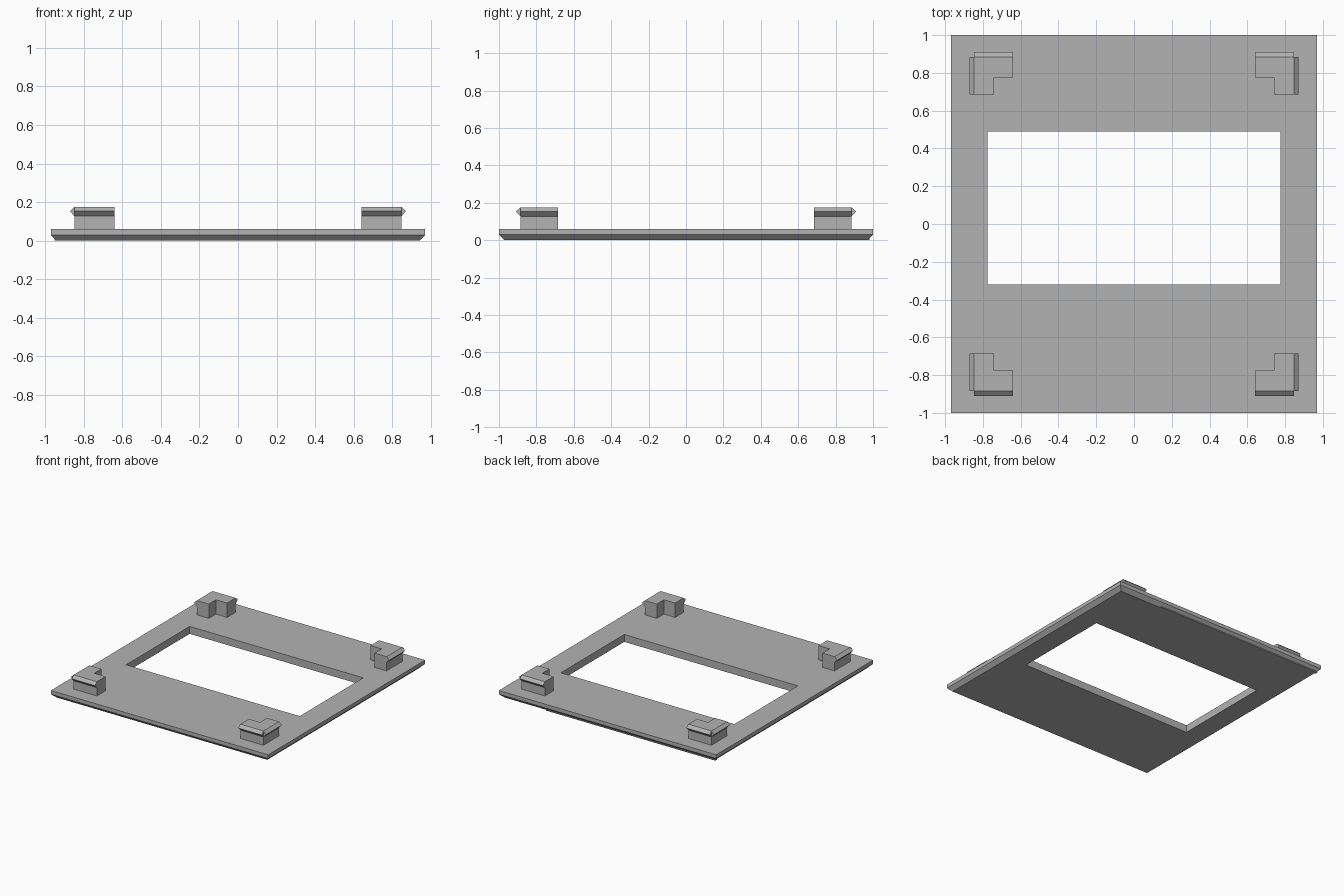
import bpy
import bmesh

cube = bpy.data.objects.get("Cube")
if cube:
    bpy.data.objects.remove(cube, do_unlink=True)

grey = bpy.data.materials.new("plain grey")
grey.use_nodes = True
colour = (0.45, 0.45, 0.45, 1)
grey.diffuse_color = colour
grey.node_tree.nodes["Principled BSDF"].inputs["Base Color"].default_value = colour


def finish(name, bm):
    bmesh.ops.recalc_face_normals(bm, faces=bm.faces[:])
    mesh = bpy.data.meshes.new(name)
    bm.to_mesh(mesh)
    bm.free()
    mesh.materials.append(grey)
    obj = bpy.data.objects.new(name, mesh)
    bpy.context.scene.collection.objects.link(obj)
    return obj


def rectangle(x0, x1, y0, y1):
    return [(x0, y0), (x1, y0), (x1, y1), (x0, y1)]


def loft(bm, loops, capped=True):
    """Skin a list of closed 3D loops, optionally capping both ends."""
    rings = [[bm.verts.new(p) for p in loop] for loop in loops]
    pairs = list(zip(rings, rings[1:]))
    if not capped:
        pairs.append((rings[-1], rings[0]))
    for a, b in pairs:
        for i in range(len(a)):
            j = (i + 1) % len(a)
            bm.faces.new((a[i], a[j], b[j], b[i]))
    if capped:
        bm.faces.new(rings[0])
        bm.faces.new(rings[-1])


def at_height(outline, z):
    return [(x, y, z) for x, y in outline]


# Frame plate with a window and a chamfered lower rim
W, D, TOP, CHAMFER = 0.97, 1.0, 0.06, 0.03
window = rectangle(-0.775, 0.775, -0.32, 0.49)
rim = rectangle(-W, W, -D, D)
base = rectangle(CHAMFER - W, W - CHAMFER, CHAMFER - D, D - CHAMFER)
bm = bmesh.new()
loft(bm, [at_height(window, 0), at_height(base, 0), at_height(rim, CHAMFER),
          at_height(rim, TOP), at_height(window, TOP)], capped=False)
finish("frame_plate", bm)

# Thin lip under the back rim
lip = rectangle(-0.95, 0.56, 0.96, 0.982)
bm = bmesh.new()
loft(bm, [at_height(lip, 0), at_height(lip, 0.008)])
finish("back_lip", bm)

# Snap clips: an L-shaped post with a wedge hook on each outer side
X0, X1, XN = 0.64, 0.847, 0.74
Y0, Y1, YN = 0.685, 0.885, 0.775
ELL = [(X0, Y1), (X1, Y1), (X1, Y0), (XN, Y0), (XN, YN), (X0, YN)]
HOOK = [(0, 0.127), (0.026, 0.153), (0.02, 0.16), (0, 0.173)]
HOOK = [(0, 0.127), (0.025, 0.153), (0, 0.175)]


def clip(name, sx, sy):
    bm = bmesh.new()
    loft(bm, [at_height(ELL, TOP), at_height(ELL, 0.175)])
    loft(bm, [[(x, Y1 + d, z) for d, z in HOOK] for x in (X0, X1)])
    loft(bm, [[(X1 + d, y, z) for d, z in HOOK] for y in (Y0, Y1)])
    for v in bm.verts:
        v.co.x *= sx
        v.co.y *= sy
    finish(name, bm)


for side, sx in (("left", 1), ("right", -1)):
    for end, sy in (("front", -1), ("back", 1)):
        clip(f"{end}_{side}_clip", sx, sy)
